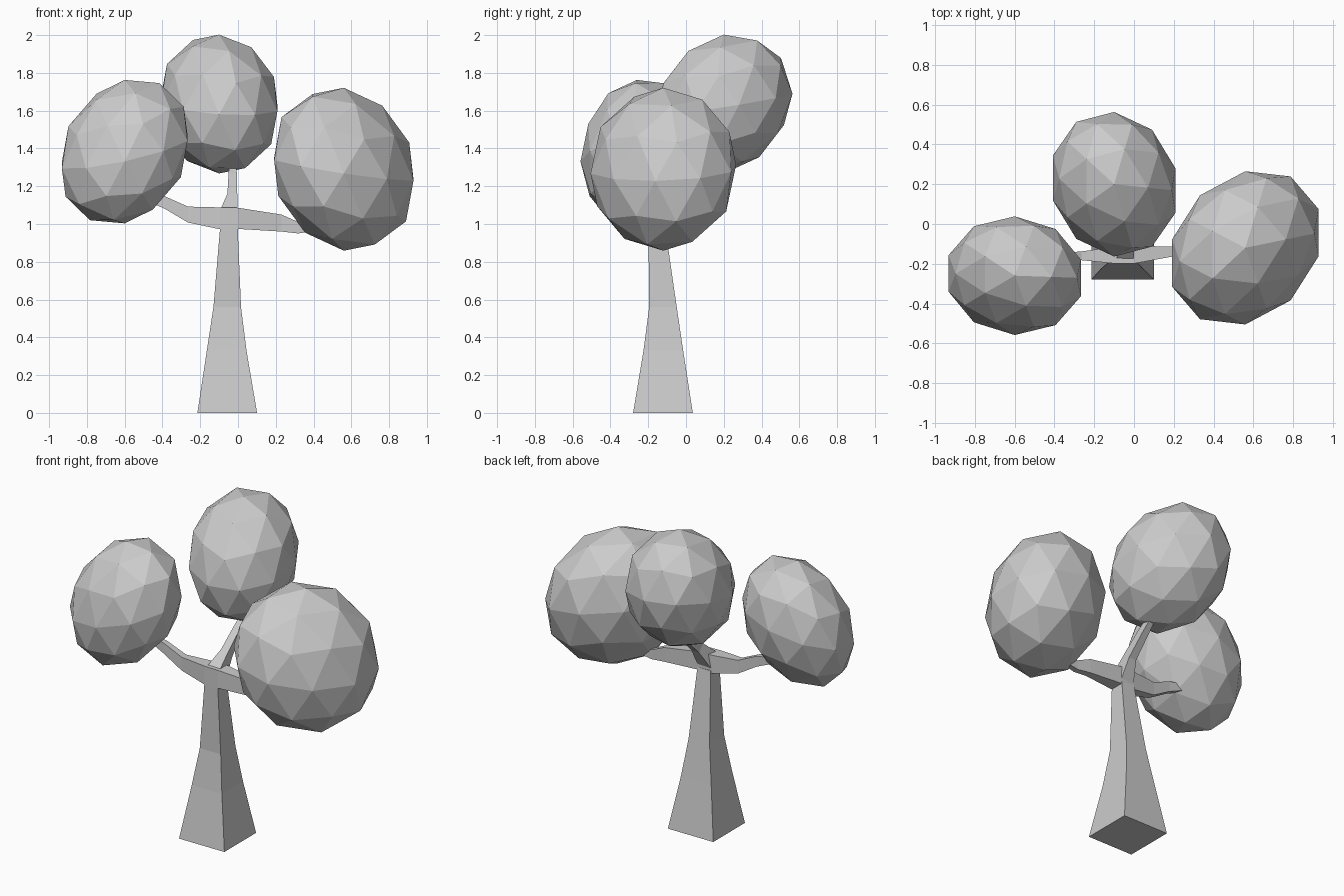
import bpy, bmesh
from math import sqrt
from mathutils import Matrix, Vector

if "Cube" in bpy.data.objects:
    bpy.data.objects.remove(bpy.data.objects["Cube"])


def finish(name, bm):
    bmesh.ops.recalc_face_normals(bm, faces=bm.faces)
    me = bpy.data.meshes.new(name)
    bm.to_mesh(me)
    bm.free()
    ob = bpy.data.objects.new(name, me)
    bpy.context.collection.objects.link(ob)


def limb(name, u, v, sections):
    """Four-sided loft; each section is (x, y, z, half width on u, half width on v)."""
    bm = bmesh.new()
    u, v = Vector(u).normalized(), Vector(v).normalized()
    rings = []
    for x, y, z, a, b in sections:
        c = Vector((x, y, z))
        rings.append([bm.verts.new(c + u * a * i + v * b * j)
                      for i, j in ((-1, -1), (1, -1), (1, 1), (-1, 1))])
    for r, s in zip(rings, rings[1:]):
        for k in range(4):
            n = (k + 1) % 4
            bm.faces.new((r[k], r[n], s[n], s[k]))
    bm.faces.new(rings[0])
    bm.faces.new(rings[-1])
    finish(name, bm)


def foliage(name, centre, half, xy, xz, yz):
    """Faceted ball stretched to half extents and leaned by the three cross terms."""
    sx, sy, sz = (h * h for h in half)
    a = sqrt(sx)
    b, d = xy / a, xz / a
    c = sqrt(sy - b * b)
    e = (yz - b * d) / c
    f = sqrt(sz - d * d - e * e)
    lean = Matrix(((a, 0, 0, 0), (b, c, 0, 0), (d, e, f, 0), (0, 0, 0, 1)))
    bm = bmesh.new()
    bmesh.ops.create_icosphere(bm, subdivisions=2, radius=1.02,
                               matrix=Matrix.Translation(centre) @ lean)
    finish(name, bm)


X, Y, Z = (1, 0, 0), (0, 1, 0), (0, 0, 1)

# Square tapering trunk
limb("trunk", X, Y, [
    (-0.057, -0.122, 0.0, 0.158, 0.158),
    (-0.06, -0.12, 0.33, 0.105, 0.105),
    (-0.057, -0.122, 0.56, 0.073, 0.073),
    (-0.048, -0.155, 0.99, 0.046, 0.044)])

# Side branches running through the trunk top
limb("side_branches", Y, Z, [
    (-0.49, -0.16, 1.145, 0.014, 0.02),
    (-0.39, -0.165, 1.115, 0.018, 0.033),
    (-0.265, -0.16, 1.05, 0.022, 0.042),
    (-0.095, -0.157, 1.03, 0.042, 0.058),
    (0.0, -0.155, 1.03, 0.044, 0.056),
    (0.23, -0.135, 1.005, 0.022, 0.045),
    (0.32, -0.135, 0.98, 0.018, 0.03),
    (0.42, -0.13, 0.985, 0.014, 0.02)])

# Rear branch rising to the back foliage
limb("rear_branch", X, (0, -0.7, 0.7), [
    (-0.047, -0.15, 1.04, 0.046, 0.05),
    (-0.03, -0.07, 1.14, 0.026, 0.03),
    (-0.028, 0.05, 1.25, 0.022, 0.024),
    (-0.028, 0.12, 1.31, 0.018, 0.018)])

# Three foliage balls
foliage("right_foliage", (0.56, -0.12, 1.29), (0.38, 0.386, 0.427), 0.03, -0.0215, 0.004)
foliage("left_foliage", (-0.6, -0.26, 1.383), (0.343, 0.293, 0.383), -0.004, 0.0256, 0.014)
foliage("back_foliage", (-0.1, 0.2, 1.635), (0.318, 0.358, 0.365), -0.0104, -0.007, 0.02)
